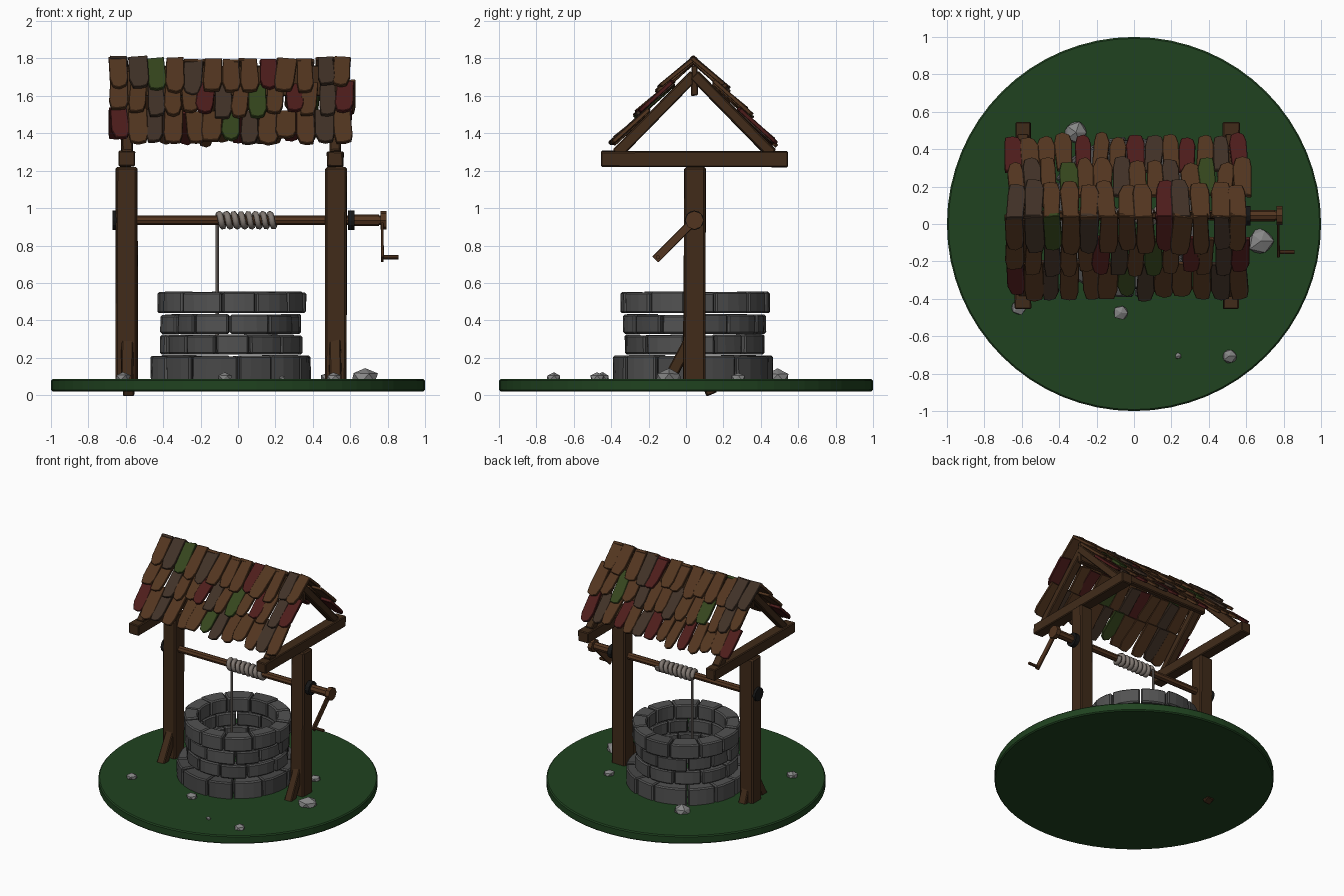
import bpy, bmesh, math, random
from mathutils import Vector, Matrix

if "Cube" in bpy.data.objects:
    bpy.data.objects.remove(bpy.data.objects["Cube"])

random.seed(7)
CX, CY = -0.035, 0.045          # well axis
POSTS = {"left": -0.593, "right": 0.52}


def mat(name, r, g, b):
    m = bpy.data.materials.new(name)
    m.diffuse_color = (r, g, b, 1)
    m.use_nodes = True
    m.node_tree.nodes["Principled BSDF"].inputs["Base Color"].default_value = m.diffuse_color
    return m


GRASS = mat("grass", 0.014, 0.055, 0.014)
WOOD = mat("dark_wood", 0.052, 0.024, 0.010)
POLE = mat("pole_wood", 0.085, 0.035, 0.014)
IRON = mat("black_iron", 0.008, 0.008, 0.008)
STONE = [mat("stone_a", 0.085, 0.085, 0.085), mat("stone_b", 0.065, 0.065, 0.065)]
ROCK = mat("pale_rock", 0.24, 0.24, 0.24)
ROPE = mat("rope", 0.22, 0.19, 0.17)
TILES = [mat("tile_brown", 0.085, 0.036, 0.014), mat("tile_dark", 0.052, 0.031, 0.02),
         mat("tile_red", 0.075, 0.012, 0.011), mat("tile_green", 0.035, 0.06, 0.012)]


def rnd(a):
    return random.uniform(-a, a)


def finish(bm, name, mats, bevel=0.0):
    bmesh.ops.recalc_face_normals(bm, faces=bm.faces)
    me = bpy.data.meshes.new(name)
    bm.to_mesh(me)
    bm.free()
    for m in mats:
        me.materials.append(m)
    ob = bpy.data.objects.new(name, me)
    bpy.context.collection.objects.link(ob)
    if bevel:
        b = ob.modifiers.new("bevel", "BEVEL")
        b.width, b.segments, b.limit_method = bevel, 1, "ANGLE"
    return ob


def beam(name, a, b, sx, sy, m=WOOD, jit=0.004, bevel=0.006):
    """Slightly uneven timber from a to b; sx is its width along x (or y for beams along x)."""
    a, b = Vector(a), Vector(b)
    z = (b - a).normalized()
    x = Vector((0, 1, 0)) if abs(z.x) > 0.9 else Vector((1, 0, 0))
    y = z.cross(x)
    bm = bmesh.new()
    bmesh.ops.create_cube(bm, size=1)
    for v in bm.verts:
        c = v.co.copy()
        v.co = (a + b) / 2 + x * (c.x * sx + rnd(jit)) + y * (c.y * sy + rnd(jit)) + z * c.z * (b - a).length
    return finish(bm, name, [m], bevel)


def rod(name, a, b, r, sides, m):
    a, b = Vector(a), Vector(b)
    bm = bmesh.new()
    M = Matrix.Translation((a + b) / 2) @ (b - a).to_track_quat("Z", "Y").to_matrix().to_4x4()
    bmesh.ops.create_cone(bm, cap_ends=True, segments=sides, radius1=r, radius2=r, depth=(b - a).length, matrix=M)
    return finish(bm, name, [m])


# Grass disc
disc = rod("grass_base", (0, 0, 0.02), (0, 0, 0.085), 1.0, 64, GRASS)
bv = disc.modifiers.new("bevel", "BEVEL")
bv.width, bv.segments = 0.008, 1


# Stone rings: curved blocks of uneven length
def stone_ring(name, r_in, r_out, z0, z1, n, phase):
    bm = bmesh.new()
    cuts = [phase + (i + rnd(0.2)) * math.tau / n for i in range(n)]
    cuts.append(cuts[0] + math.tau)
    for a0, a1 in zip(cuts, cuts[1:]):
        a0, a1 = a0 + 0.012, a1 - 0.012
        ro, zt = r_out + rnd(0.012), z1 + rnd(0.004)
        sections = []
        for k in range(4):
            a = a0 + (a1 - a0) * k / 3
            sections.append([bm.verts.new((CX + r * math.cos(a), CY + r * math.sin(a), z))
                             for r, z in ((r_in, z0), (ro, z0), (ro + rnd(0.004), zt), (r_in, zt))])
        mi = random.choice((0, 0, 1))
        faces = [bm.faces.new(sections[0]), bm.faces.new(sections[-1][::-1])]
        for s, t in zip(sections, sections[1:]):
            for j in range(4):
                faces.append(bm.faces.new((s[j], t[j], t[(j + 1) % 4], s[(j + 1) % 4])))
        for f in faces:
            f.material_index = mi
    finish(bm, name, STONE, 0.009)


stone_ring("stone_ring_bottom", 0.29, 0.43, 0.075, 0.21, 12, 0.1)
stone_ring("stone_ring_lower", 0.29, 0.375, 0.218, 0.322, 12, 0.35)
stone_ring("stone_ring_upper", 0.29, 0.375, 0.328, 0.43, 12, 0.05)
stone_ring("stone_ring_top", 0.285, 0.395, 0.438, 0.552, 12, 0.3)

# Timber frames: post, foot brace, tie beam and rafters at each end
for side, x in POSTS.items():
    beam(side + "_post", (x, CY, 0.06), (x, CY, 1.22), 0.115, 0.115, jit=0.006, bevel=0.01)
    beam(side + "_foot_brace", (x, 0.03, 0.31), (x, -0.105, 0.06), 0.062, 0.06)
    beam(side + "_tie_beam", (x, -0.455, 1.262), (x, 0.545, 1.262), 0.085, 0.083)
    for s, part in ((-1, "front"), (1, "back")):
        beam(f"{side}_{part}_rafter", (x, CY + s * 0.415, 1.29), (x, CY, 1.712), 0.06, 0.058)
beam("left_back_brace", (-0.585, 0.06, 0.20), (-0.585, 0.14, 0.005), 0.06, 0.06)
beam("ridge_board", (-0.62, CY, 1.68), (0.55, CY, 1.68), 0.035, 0.16)


# Shingle roof: three overlapping rows on each slope
def shingles(name, s, rows):
    ang = math.radians(48)
    down = Vector((0, s * math.cos(ang), -math.sin(ang)))
    out = Vector((0, s * math.sin(ang), math.cos(ang)))
    bm = bmesh.new()
    for r, row in enumerate(rows):
        pitch = 1.30 / len(row)
        start = (-0.015, 0.16, 0.36)[r]
        for i, c in enumerate(row):
            w, L, t = pitch * random.uniform(0.9, 1.08), 0.25 + rnd(0.025), 0.022
            x = -0.69 + (i + 0.5) * pitch + rnd(0.008) + 0.015 * (r % 2)
            rot, lift = rnd(0.07), 0.032 + rnd(0.008)
            sag = 0.02 * math.cos((x - 0.0) * 2.4)
            outline = ((-0.47, 0), (0.47, 0), (0.5, 0.74), (0.36, 0.95), (0.02, 1.0), (-0.38, 0.96), (-0.51, 0.72))
            rings = ([], [])
            for u, v in outline:
                u, v = u * w + rnd(0.005), v * L + rnd(0.006)
                u, v = u - v * rot, v + u * rot
                for k in (0, 1):
                    p = (Vector((x + u, 0.04, 1.797 - sag)) + down * (start + v)
                         + out * (lift * v / L + (k - 0.5) * t + 0.006 * (i % 2)))
                    rings[k].append(bm.verts.new(p))
            faces = [bm.faces.new(rings[0][::-1]), bm.faces.new(rings[1])]
            n = len(outline)
            for j in range(n):
                q = (j + 1) % n
                faces.append(bm.faces.new((rings[0][j], rings[0][q], rings[1][q], rings[1][j])))
            for f in faces:
                f.material_index = "BDRG".index(c)
    finish(bm, name, TILES, 0.003)


shingles("front_shingles", -1, ("BDGBDBBBRBBDB", "BBDBBRDBGBRBDR", "RBDBBBGDBBBDB"))
shingles("back_shingles", 1, ("DDBBBBBBRDBBB", "BDBGBBDBBDBGBB", "RBBBRBBRDBRBDR"))

# Windlass: axle, collars, crank
Z = 0.935
rod("axle", (-0.66, CY, Z), (0.79, CY, Z), 0.026, 8, POLE)
for side, x in (("left", -0.655), ("right", 0.605)):
    rod(side + "_collar", (x - 0.017, CY, Z), (x + 0.017, CY, Z), 0.052, 12, IRON)
rod("crank_sleeve", (0.62, CY, Z), (0.755, CY, Z), 0.031, 8, POLE)
rod("crank_hub", (0.762, CY, Z), (0.795, CY, Z), 0.05, 8, POLE)
beam("crank_arm", (0.772, CY, Z), (0.772, -0.165, 0.725), 0.015, 0.045, POLE, 0.002, 0.003)
rod("crank_handle", (0.765, -0.15, 0.737), (0.857, -0.15, 0.737), 0.011, 8, POLE)

# Rope wound on the axle, then dropping into the well
cu = bpy.data.curves.new("rope", "CURVE")
cu.dimensions, cu.bevel_depth, cu.bevel_resolution = "3D", 0.017, 1
N, TURNS = 8 * 14, 8
pts = [(-0.11 + 0.31 * k / N, CY + 0.034 * math.cos(k / N * TURNS * math.tau),
        Z + 0.034 * math.sin(k / N * TURNS * math.tau)) for k in range(N + 1)]
sp = cu.splines.new("POLY")
sp.points.add(len(pts) - 1)
for p, c in zip(sp.points, pts):
    p.co = (*c, 1)
cu.use_fill_caps = True
cu.materials.append(ROPE)
bpy.context.collection.objects.link(bpy.data.objects.new("rope_coil", cu))
rod("hanging_rope", (-0.11, CY + 0.036, 0.30), (-0.11, CY + 0.036, Z), 0.009, 8, ROPE)

# Scattered rocks
for i, (x, y, r) in enumerate(((0.68, -0.09, 0.075), (-0.31, 0.49, 0.065), (-0.07, -0.475, 0.042), (-0.615, -0.445, 0.042),
                               (0.51, -0.705, 0.042), (0.235, -0.705, 0.018), (0.48, 0.28, 0.042))):
    bm = bmesh.new()
    bmesh.ops.create_icosphere(bm, subdivisions=1, radius=r)
    for v in bm.verts:
        v.co = v.co * random.uniform(0.85, 1.15)
        v.co.z *= 0.7
        v.co += Vector((x, y, 0.092))
    finish(bm, f"rock_{i + 1}", [ROCK])
